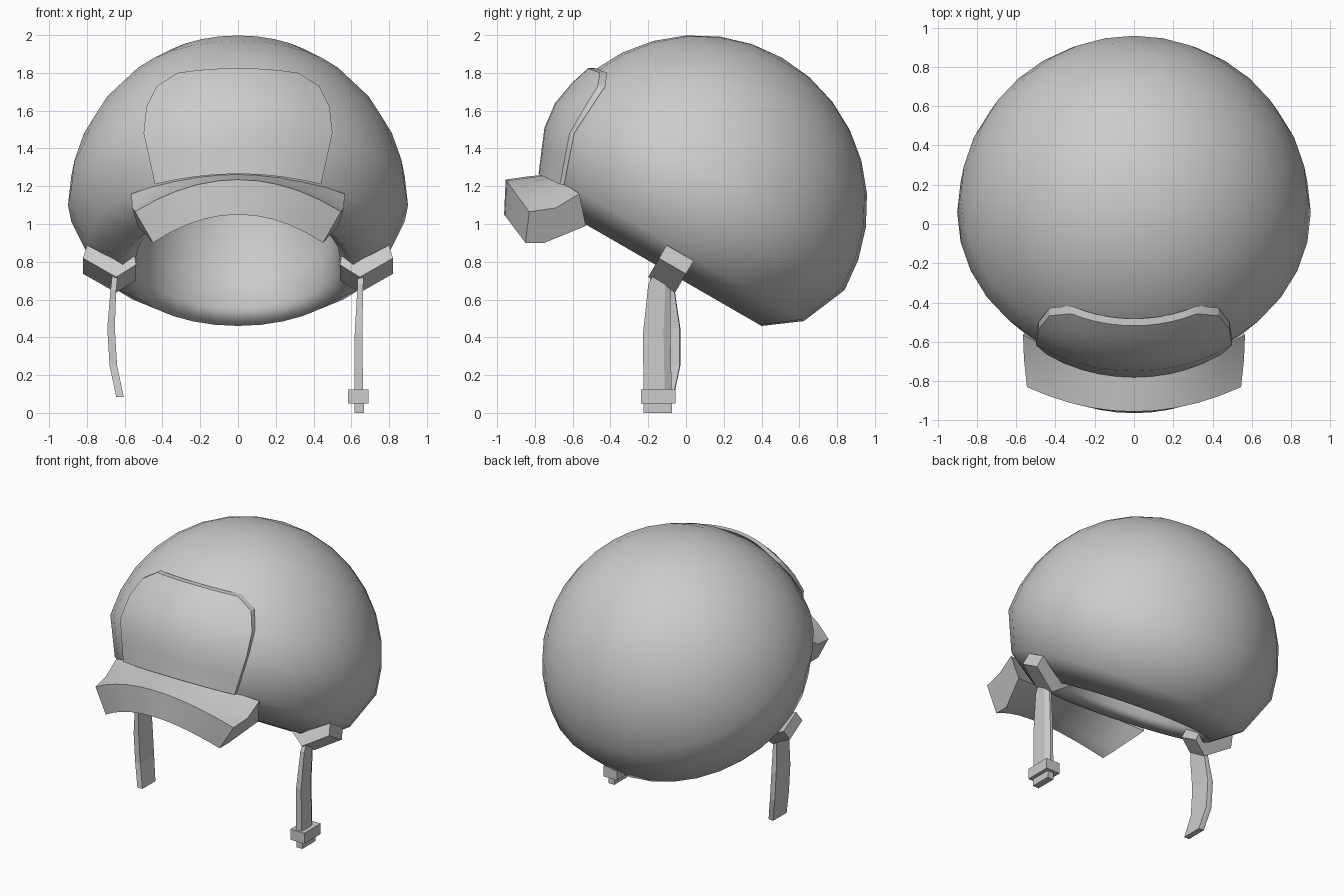
import bpy, bmesh, math
from mathutils import Vector, Matrix

if "Cube" in bpy.data.objects:
    bpy.data.objects.remove(bpy.data.objects["Cube"])

TILT = Matrix.Translation((0, 0.06, 1.1)) @ Matrix.Rotation(math.radians(-30), 4, 'X')


def finish(name, bm, smooth=None):
    bmesh.ops.recalc_face_normals(bm, faces=bm.faces)
    me = bpy.data.meshes.new(name)
    bm.to_mesh(me)
    bm.free()
    ob = bpy.data.objects.new(name, me)
    bpy.context.collection.objects.link(ob)
    if smooth:
        bpy.ops.object.select_all(action='DESELECT')
        bpy.context.view_layer.objects.active = ob
        ob.select_set(True)
        bpy.ops.object.shade_smooth_by_angle(angle=math.radians(smooth))
    return ob


def loft(name, sections, smooth=None):
    """Closed cross-sections joined in order, with capped ends."""
    bm = bmesh.new()
    rings = [[bm.verts.new(p) for p in s] for s in sections]
    n = len(rings[0])
    for a, b in zip(rings, rings[1:]):
        for i in range(n):
            j = (i + 1) % n
            bm.faces.new((a[i], a[j], b[j], b[i]))
    bm.faces.new(rings[0])
    bm.faces.new(rings[-1])
    return finish(name, bm, smooth)


# helmet shell: lathed outer dome, bevelled rim and inner lining, tilted back
def dome(radius, height, base=0.0):
    return [(radius * math.cos(math.radians(t)), 0, base + height * math.sin(math.radians(t)))
            for t in [i * 11.25 for i in range(9)]]


profile = dome(0.9, 0.9)[::-1]
profile += [(0.795, 0, -0.25), (0.614, 0, -0.384)]
profile += dome(0.54, 0.9, -0.32)
bm = bmesh.new()
vs = [bm.verts.new(p) for p in profile]
edges = [bm.edges.new(e) for e in zip(vs, vs[1:])]
bmesh.ops.spin(bm, geom=vs + edges, axis=(0, 0, 1), cent=(0, 0, 0),
               steps=32, angle=2 * math.pi)
bmesh.ops.remove_doubles(bm, verts=bm.verts, dist=1e-4)
bm.transform(TILT)
finish("helmet_shell", bm, 180)


# front plate: rounded panel following the shell
def on_shell(x, z, radius):
    pz, py = z - 1.1, -0.7
    for _ in range(30):
        a = 0.5 * py + 0.866 * pz
        r = math.sqrt(radius ** 2 - a * a) if a > 0 else radius + 0.42 * a
        py = (-math.sqrt(max(r * r - x * x, 0)) + 0.5 * pz) / 0.866
    return Vector((x, py + 0.06, z))


rows = [(0.44, 1.21, 1.265), (0.47, 1.345, 1.39), (0.50, 1.48, 1.51),
        (0.485, 1.62, 1.64), (0.43, 1.73, 1.75), (0.32, 1.80, 1.825)]
bm = bmesh.new()
grids = []
for radius in (0.927, 0.905):
    g = []
    for w, ze, zc in rows:
        g.append([bm.verts.new(on_shell(w * s / 5, zc + (ze - zc) * (s / 5) ** 2, radius))
                  for s in range(-5, 6)])
    grids.append(g)
    for a, b in zip(g, g[1:]):
        for i in range(10):
            bm.faces.new((a[i], a[i + 1], b[i + 1], b[i]))


def border(g):
    return g[0] + [r[-1] for r in g[1:-1]] + g[-1][::-1] + [r[0] for r in g[-2:0:-1]]


o, k = border(grids[0]), border(grids[1])
for i in range(len(o)):
    j = (i + 1) % len(o)
    bm.faces.new((o[i], o[j], k[j], k[i]))
finish("front_plate", bm, 30)

# brow visor: section morphs from the middle to the angled ends
mid = [(0, -0.72, 1.265), (0, -0.85, 1.25), (0, -0.955, 1.235),
       (0, -0.963, 1.05), (0, -0.86, 1.05), (0, -0.66, 1.09)]
end = [(0.565, -0.565, 1.16), (0.56, -0.69, 1.085), (0.545, -0.83, 1.065),
       (0.45, -0.85, 0.90), (0.45, -0.75, 0.90), (0.53, -0.53, 0.99)]
sections = []
for i in range(-5, 6):
    s = i / 5
    sections.append([(e[0] * s, m[1] + (e[1] - m[1]) * s * s, m[2] + (e[2] - m[2]) * s * s)
                     for m, e in zip(mid, end)])
loft("visor", sections, 30)

# rim clips: chevron brackets wrapped under the rim on both sides
chevron = [(0.80, -0.265), (0.64, -0.36), (0.55, -0.31),
           (0.54, -0.385), (0.645, -0.46), (0.82, -0.345)]
for side, sx in (("left", -1), ("right", 1)):
    loft(side + "_rim_clip",
         [[TILT @ Vector((sx * r, t, a)) for r, a in chevron] for t in (-0.035, 0.13)])


# hanging straps with a chamfered long edge
def strap(name, path, cut):
    sections = []
    for x, y, z, w, th in path:
        sections.append([(x - th / 2, y - w / 2, z), (x + th / 2, y - w / 2, z),
                         (x + th / 2, y + w * cut, z), (x, y + w / 2, z),
                         (x - th / 2, y + w / 2, z)])
    loft(name, sections)


strap("right_strap", [(0.65, -0.12, 0.74, 0.10, 0.03), (0.648, -0.14, 0.68, 0.12, 0.03),
                      (0.638, -0.155, 0.42, 0.145, 0.04), (0.64, -0.15, 0.08, 0.15, 0.045)], 0.25)
strap("left_strap", [(-0.65, -0.12, 0.74, 0.13, 0.03), (-0.66, -0.13, 0.65, 0.14, 0.03),
                     (-0.672, -0.11, 0.45, 0.16, 0.04), (-0.66, -0.11, 0.25, 0.16, 0.04),
                     (-0.625, -0.14, 0.085, 0.15, 0.04)], 0.48)


# strap buckle and tip
def box(name, c, size):
    bm = bmesh.new()
    bmesh.ops.create_cube(bm, size=1, matrix=Matrix.Translation(c) @ Matrix.Diagonal((*size, 1)))
    finish(name, bm)


box("buckle", (0.637, -0.147, 0.087), (0.11, 0.185, 0.075))
box("strap_tip", (0.642, -0.15, 0.03), (0.048, 0.15, 0.06))
